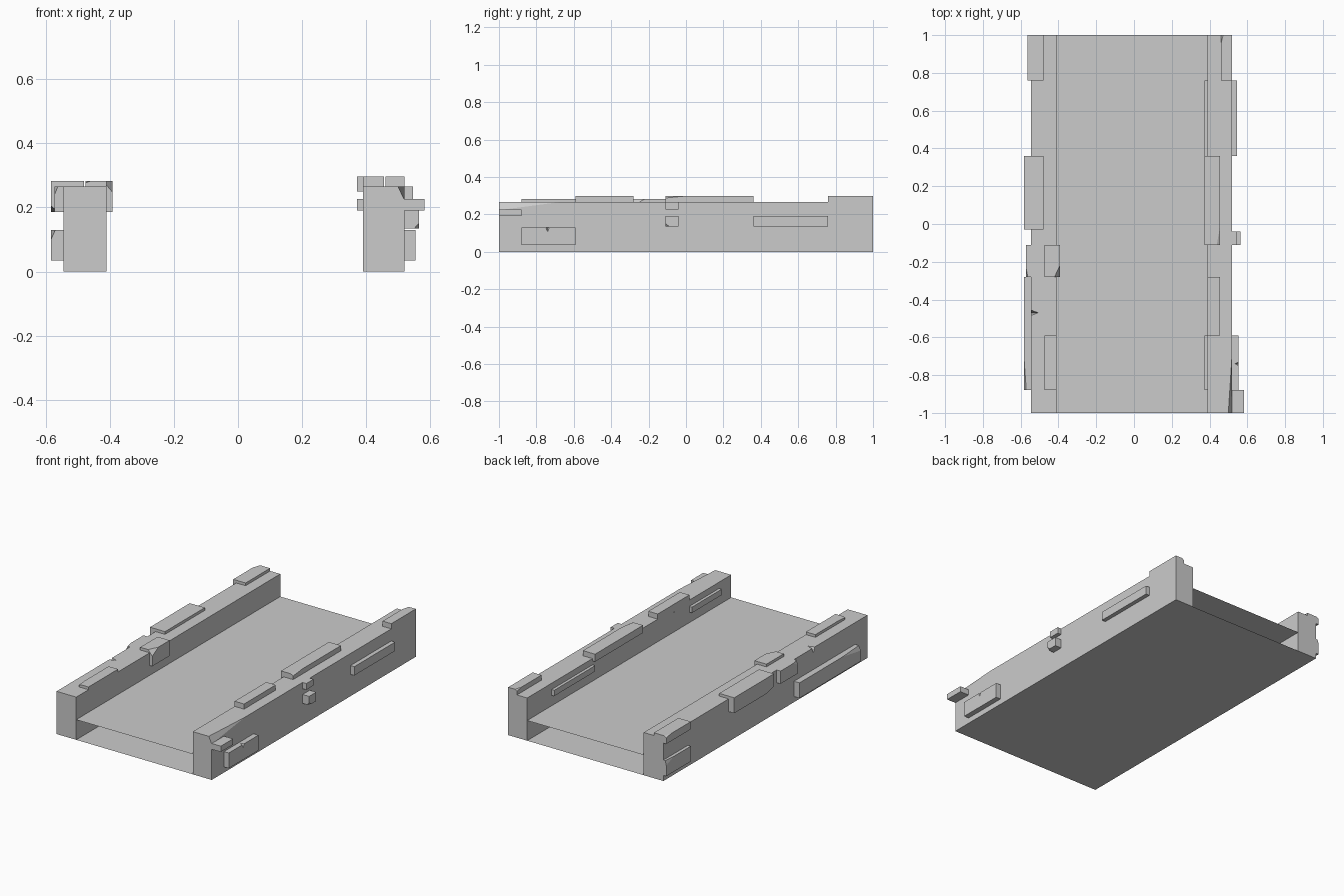
import bpy, bmesh
from mathutils import Vector

if "Cube" in bpy.data.objects:
    bpy.data.objects.remove(bpy.data.objects["Cube"])

LEFT, RIGHT = (-.545, -.41), (.39, .52)   # wall thickness ranges
TOP = .265                                # wall height
# stone bays along the bridge
END, FRONT, MID, INNER, SMALL, CENTRE, REAR, BACK = (
    (-1, -.88), (-.88, -.59), (-.59, -.28), (-.28, -.11),
    (-.11, -.04), (-.11, .36), (.36, .76), (.76, 1))
# stone courses by height
LOW, COURSE, UPPER, HIGH = (.035, .13), (.135, .19), (.19, .226), (.186, TOP)


def finish(name, bm):
    bmesh.ops.recalc_face_normals(bm, faces=bm.faces)
    me = bpy.data.meshes.new(name)
    bm.to_mesh(me)
    bm.free()
    ob = bpy.data.objects.new(name, me)
    bpy.context.collection.objects.link(ob)
    return ob


def block(name, x, y, z, chip=None, size=.2):
    """Box from ranges; chip is a corner as signs, such as '+-+', broken off."""
    bm = bmesh.new()
    bmesh.ops.create_cube(bm, size=1)
    r = (x, y, z)
    for v in bm.verts:
        v.co = [r[i][v.co[i] > 0] for i in range(3)]
    if chip:
        s = [1 if c == '+' else -1 for c in chip]
        d = [(b - a) * size for a, b in r]
        p = Vector([r[i][s[i] > 0] for i in range(3)])
        p.x -= s[0] * d[0]
        n = Vector([s[i] / d[i] for i in range(3)]).normalized()
        cut = bmesh.ops.bisect_plane(bm, geom=bm.verts[:] + bm.edges[:] + bm.faces[:],
                                     plane_co=p, plane_no=n, clear_outer=True)
        edges = [e for e in cut['geom_cut'] if isinstance(e, bmesh.types.BMEdge)]
        bmesh.ops.contextual_create(bm, geom=edges)
    return finish(name, bm)


def sheet(name, z):
    """Flat sheet spanning both walls."""
    bm = bmesh.new()
    bmesh.ops.create_grid(bm, x_segments=1, y_segments=1, size=1)
    for v in bm.verts:
        v.co = (RIGHT[1] if v.co.x > 0 else LEFT[0], v.co.y, z)
    return finish(name, bm)


def face_stone(name, wall_x, out, bay, course, chip=None):
    """Stone standing proud of a wall face by out (signed)."""
    root = wall_x - (.005 if out > 0 else -.005)
    return block(name, sorted((root, wall_x + out)), bay, course, chip, .3)


def notch(target, x, y, z, depth):
    """Wedge-shaped crack in an upper edge."""
    out = -.02 if depth > 0 else .02
    bm = bmesh.new()
    for dx, dy, dz in ((out, -.03, .02), (out, .03, .02), (depth, 0, .01), (out, 0, -.05)):
        bm.verts.new((x + dx, y + dy, z + dz))
    bmesh.ops.convex_hull(bm, input=bm.verts[:])
    cutter = finish(target.name + "_notch", bm)
    cutter.hide_render = cutter.hide_viewport = True
    m = target.modifiers.new("notch", 'BOOLEAN')
    m.operation, m.solver, m.object = 'DIFFERENCE', 'EXACT', cutter


# road deck and underside
sheet("deck", .125)
sheet("underside", 0)

# parapet walls
length = (-1, 1)
left = block("left_wall", LEFT, length, (0, TOP))
right = block("right_wall", RIGHT, length, (0, TOP), '+-+', .16)
notch(left, LEFT[0], -.47, TOP, .05)
notch(right, RIGHT[0], -.44, TOP, .03)

# left cap stones
cap = (.26, .282)
block("left_cap_back", (-.565, -.48), BACK, (.235, .282), '-++')
block("left_cap_centre", (-.583, -.48), (-.03, .36), (.186, .282), '---')
block("left_cap_inner", (-.475, -.392), INNER, (.186, .282), '+-+', .35)
block("left_cap_front", (-.475, LEFT[1]), FRONT, cap, '--+')

# left outer face stones
face_stone("left_low_back", LEFT[0], -.02, BACK, LOW, '-++')
face_stone("left_side_stone", LEFT[0], -.027, INNER, HIGH, '--+')
face_stone("left_low_front", LEFT[0], -.038, (FRONT[0], MID[1]), LOW, '--+')

# right cap stones
cap = (.25, .297)
block("right_cap_back", (.46, RIGHT[1]), BACK, cap, '-++')
block("right_cap_centre", (.372, .455), CENTRE, cap, '+-+')
block("right_cap_front", (RIGHT[0], .455), MID, cap)

# right wall stones, inner and outer faces
for name, bay in (("rear", REAR), ("front", FRONT)):
    face_stone("right_inner_" + name, RIGHT[0], -.018, bay, UPPER)
face_stone("right_side_rear", RIGHT[1], .026, REAR, COURSE)
face_stone("right_side_small", RIGHT[1], .026, SMALL, (.226, TOP))
face_stone("right_stud", RIGHT[1], .045, SMALL, COURSE, '+--')
low = face_stone("right_low_front", RIGHT[1], .033, FRONT, LOW)
notch(low, RIGHT[1] + .033, -.74, LOW[1], -.025)
face_stone("right_corner_stone", RIGHT[1], .062, END, UPPER)
